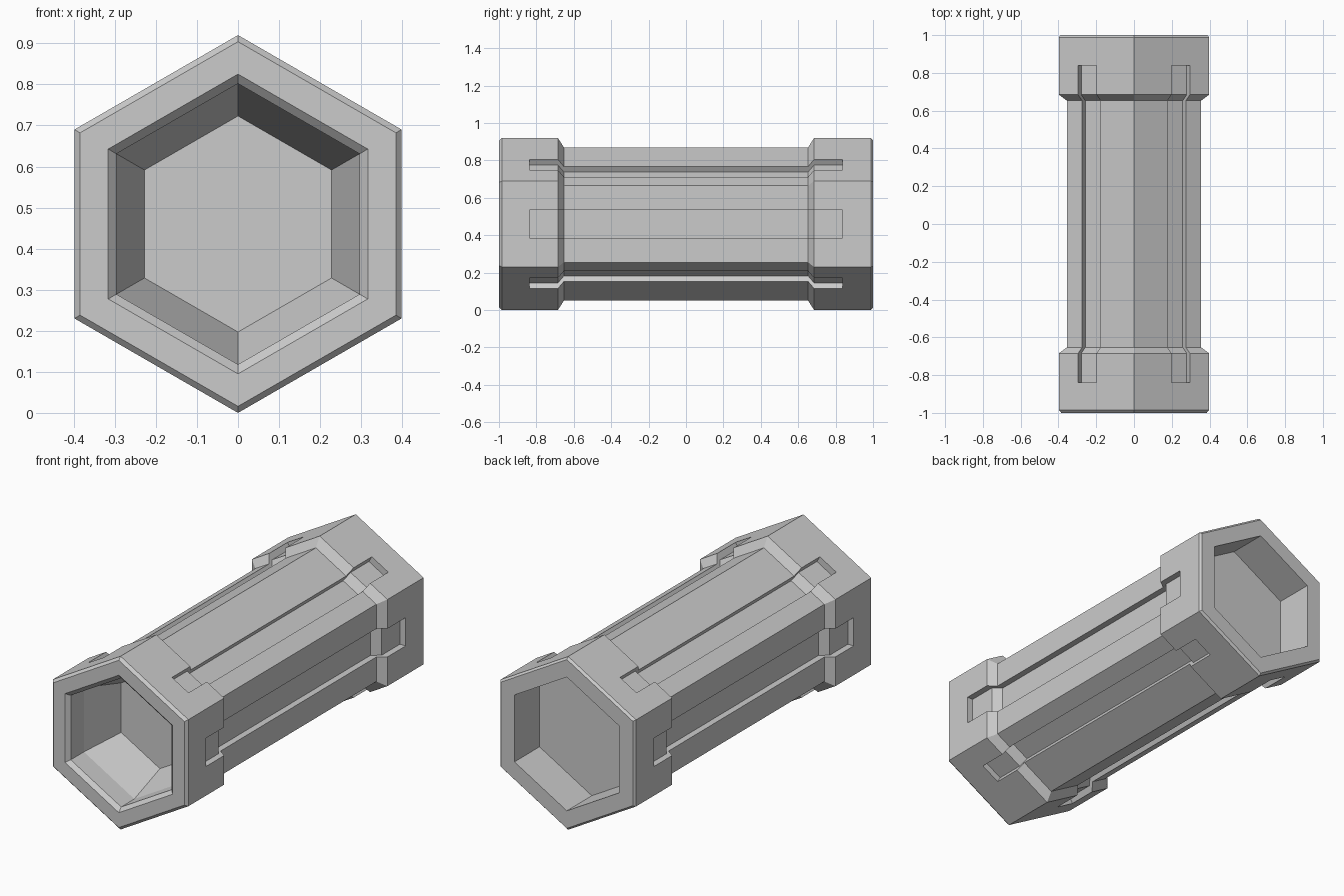
import bpy, bmesh
from math import cos, sin, radians, sqrt

cube = bpy.data.objects.get("Cube")
if cube:
    bpy.data.objects.remove(cube, do_unlink=True)

CENTRE_Z = 0.46
DEPTH = 0.034      # groove depth
SIDE = (-0.075, 0.075)
LOW, HIGH = (-0.112, 0.0), (0.0, 0.112)
# Groove span along each hexagon side, by the angle of its normal
SPANS = {0: SIDE, 60: LOW, 120: HIGH, 180: SIDE, 240: LOW, 300: HIGH}

# (y, corner radius, grooved): from the front recess floor, around the
# outside, to the back recess floor
STATIONS = [
    (-0.655, 0.263, False), (-0.87, 0.342, False), (-0.98, 0.342, False),
    (-1.0, 0.365, False), (-1.0, 0.444, False), (-0.985, 0.46, False),
    (-0.838, 0.46, False), (-0.838, 0.46, True), (-0.685, 0.46, True),
    (-0.653, 0.41, True), (0.653, 0.41, True), (0.685, 0.46, True),
    (0.838, 0.46, True), (0.838, 0.46, False), (0.988, 0.46, False),
    (1.0, 0.448, False), (1.0, 0.355, False), (0.79, 0.355, False),
]


def section(bm, y, radius, grooved):
    """One hexagonal ring, each side stepping down into its groove."""
    apothem = radius * sqrt(3) / 2
    floor = apothem - (DEPTH if grooved else 0)
    ring = []
    for angle, (t0, t1) in SPANS.items():
        c, s = cos(radians(angle)), sin(radians(angle))
        for t, r in ((-radius / 2, apothem), (t0, apothem), (t0, floor),
                     (t1, floor), (t1, apothem)):
            ring.append(bm.verts.new((r * c - t * s, y, CENTRE_Z + r * s + t * c)))
    return ring


# Casing skinned through the sections
bm = bmesh.new()
rings = [section(bm, *station) for station in STATIONS]
for a, b in zip(rings, rings[1:]):
    for i in range(len(a)):
        j = (i + 1) % len(a)
        bm.faces.new((a[i], a[j], b[j], b[i]))

# Recess floors
bm.faces.new(rings[0])
bm.faces.new(rings[-1])
bmesh.ops.remove_doubles(bm, verts=bm.verts, dist=0.0005)
bmesh.ops.recalc_face_normals(bm, faces=bm.faces)

mesh = bpy.data.meshes.new("hexagonal_casing")
bm.to_mesh(mesh)
bm.free()
casing = bpy.data.objects.new("hexagonal_casing", mesh)
bpy.context.collection.objects.link(casing)

# Plain grey
grey = bpy.data.materials.new("plain_grey")
grey.use_nodes = True
colour = (0.6, 0.6, 0.6, 1)
grey.diffuse_color = colour
grey.node_tree.nodes["Principled BSDF"].inputs["Base Color"].default_value = colour
mesh.materials.append(grey)
